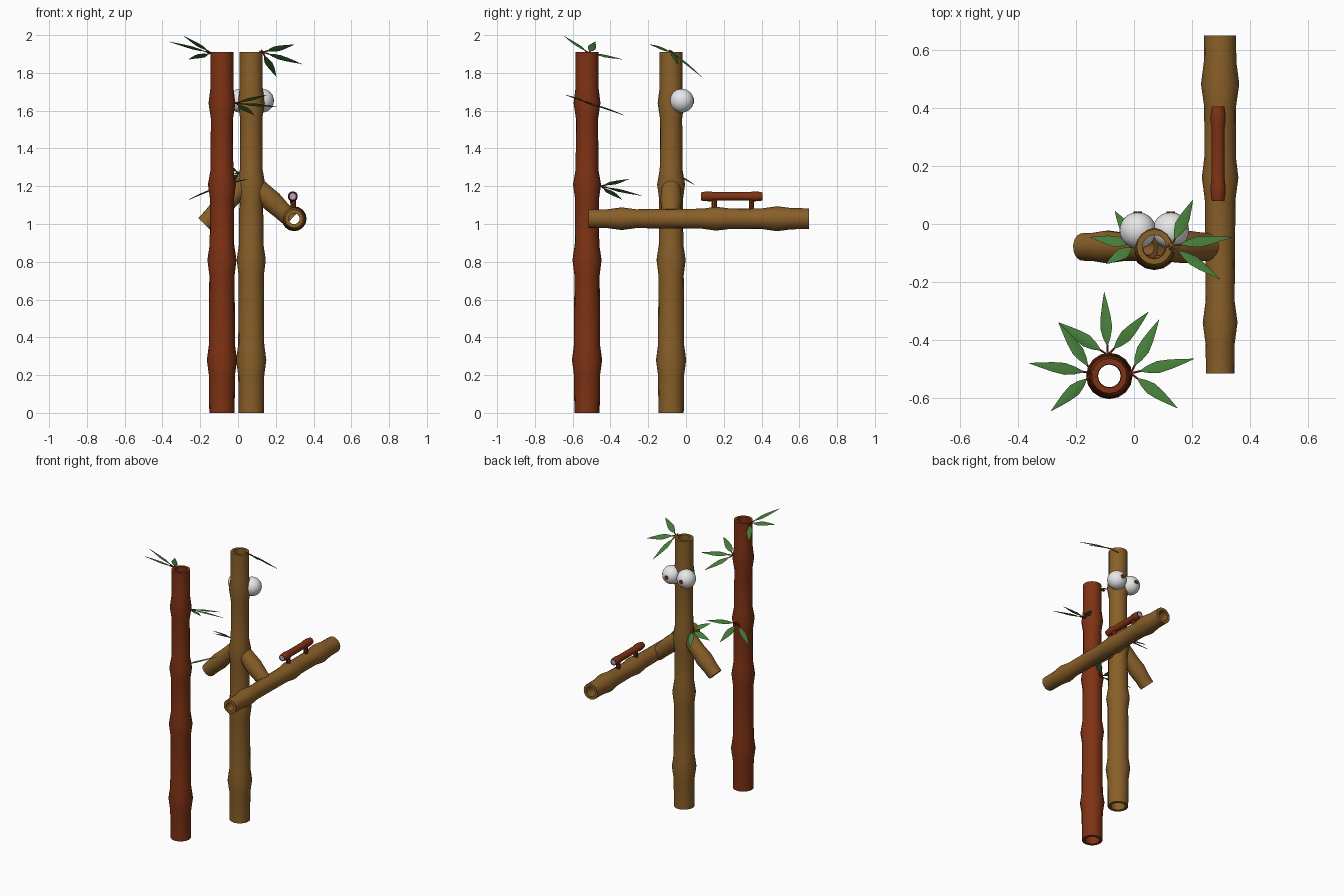
import bpy, bmesh, math
from mathutils import Vector

if "Cube" in bpy.data.objects:
    bpy.data.objects.remove(bpy.data.objects["Cube"])


def material(name, rgb):
    m = bpy.data.materials.new(name)
    m.diffuse_color = (*rgb, 1)
    m.use_nodes = True
    m.node_tree.nodes["Principled BSDF"].inputs["Base Color"].default_value = m.diffuse_color
    return m


TAN = material("tan bamboo", (0.25, 0.115, 0.022))
RED = material("red bamboo", (0.21, 0.032, 0.007))
GREEN = material("leaf green", (0.06, 0.20, 0.04))
WHITE = material("eye white", (0.80, 0.80, 0.80))
LENS = material("lens lavender", (0.38, 0.38, 0.75))


def finish(bm, name, mat, smooth=35):
    bmesh.ops.recalc_face_normals(bm, faces=bm.faces)
    me = bpy.data.meshes.new(name)
    bm.to_mesh(me)
    bm.free()
    me.materials.append(mat)
    ob = bpy.data.objects.new(name, me)
    bpy.context.collection.objects.link(ob)
    if smooth:
        bpy.ops.object.select_all(action='DESELECT')
        ob.select_set(True)
        bpy.context.view_layer.objects.active = ob
        bpy.ops.object.shade_smooth_by_angle(angle=math.radians(smooth))
    return ob


def tube(name, start, direction, profile, mat, wall=0.02, sides=16):
    """Hollow bamboo: profile is (distance, radius) along the axis."""
    start, d = Vector(start), Vector(direction).normalized()
    u = d.orthogonal().normalized()
    v = d.cross(u)
    loop = profile + [(t, r - wall) for t, r in reversed(profile)]
    bm = bmesh.new()
    rings = []
    for t, r in loop:
        rings.append([bm.verts.new(start + d * t + (u * math.cos(a) + v * math.sin(a)) * r)
                      for a in (2 * math.pi * i / sides for i in range(sides))])
    for k, ring in enumerate(rings):
        nxt = rings[(k + 1) % len(rings)]
        for i in range(sides):
            j = (i + 1) % sides
            bm.faces.new((ring[i], ring[j], nxt[j], nxt[i]))
    return finish(bm, name, mat)


def rod(name, a, b, r, mat, sides=10):
    a, b = Vector(a), Vector(b)
    bm = bmesh.new()
    bmesh.ops.create_cone(bm, cap_ends=True, segments=sides, radius1=r, radius2=r,
                          depth=(b - a).length)
    bm.transform((b - a).to_track_quat('Z', 'Y').to_matrix().to_4x4())
    bmesh.ops.translate(bm, verts=bm.verts, vec=(a + b) / 2)
    return finish(bm, name, mat)


def leaf_cluster(name, base, tips, stem_mat):
    """Fan of three pointed leaves lying in the plane of the fan."""
    base = Vector(base)
    tips = [Vector(t) for t in tips]
    n = (tips[0] - base).cross(tips[2] - base).normalized()
    if n.z < 0:
        n = -n
    bm = bmesh.new()
    for k, tip in enumerate(tips):
        root = base.lerp(tip, 0.16)
        rod(f"{name}_stem_{k}", base.lerp(tip, -0.08), root, 0.004, stem_mat, 6)
        d = tip - root
        side = n.cross(d).normalized()
        up = d.cross(side).normalized()
        prev = None
        for t, w in ((0, 0.003), (0.14, 0.014), (0.33, 0.022), (0.55, 0.018), (0.8, 0.009), (1, 0.0005)):
            c = root + d * t
            row = [bm.verts.new(c + side * w), bm.verts.new(c + up * w * 0.3),
                   bm.verts.new(c - side * w), bm.verts.new(c - up * 0.002)]
            if prev:
                for i in range(4):
                    j = (i + 1) % 4
                    bm.faces.new((prev[i], prev[j], row[j], row[i]))
            else:
                bm.faces.new(row)
            prev = row
        bm.faces.new(prev)
    finish(bm, name + "_leaves", GREEN)


# Upright stalks
STALK = [(0, .067), (.20, .069), (.28, .080), (.36, .069), (.73, .067), (.81, .077),
         (.89, .065), (1.13, .063), (1.21, .074), (1.29, .060), (1.56, .059),
         (1.64, .071), (1.72, .061), (1.91, .061)]
tube("red_stalk", (-.085, -.524, 0), (0, 0, 1), STALK, RED)
tube("tan_stalk", (.07, -.079, 0), (0, 0, 1), STALK, TAN)

# Arms sloping down from the tan stalk
tube("left_arm", (.05, -.079, 1.225), (-1, 0, -1),
     [(0, .048), (.08, .049), (.13, .050), (.20, .057), (.26, .050), (.32, .048)], TAN)
tube("right_arm", (.085, -.079, 1.21), (1, 0, -.95),
     [(0, .050), (.07, .053), (.13, .057), (.20, .050), (.27, .046)], TAN)

# Level bamboo held at the right
tube("level_pole", (.297, -.515, 1.028), (0, 1, 0),
     [(0, .049), (.10, .050), (.175, .060), (.25, .050), (.60, .053), (.675, .063),
      (.75, .054), (.92, .055), (.998, .066), (1.075, .056), (1.165, .055)], TAN)

# Sighting tube with two posts and lenses
tube("sight_tube", (.290, .08, 1.146), (0, 1, 0),
     [(0, .022), (.02, .026), (.05, .027), (.075, .023), (.25, .023), (.275, .027),
      (.305, .026), (.325, .022)], RED, wall=.006, sides=12)
for i, y in enumerate((.15, .347)):
    rod(f"sight_post_{i}", (.293, y, 1.07), (.291, y, 1.13), .015, RED)
for i, y in enumerate((.083, .402)):
    rod(f"sight_lens_{i}", (.290, y - .002, 1.146), (.290, y + .002, 1.146), .018, LENS, 12)

# Eyes looking toward the back, with flat round pupils
for side, x in (("left", .013), ("right", .127)):
    bm = bmesh.new()
    bmesh.ops.create_uvsphere(bm, u_segments=24, v_segments=16, radius=.063)
    bmesh.ops.translate(bm, verts=bm.verts, vec=(x, -.022, 1.653))
    finish(bm, side + "_eye", WHITE)
    rod(side + "_pupil", (x, .0355, 1.653), (x, .0425, 1.653), .015, RED, 12)

# Leaf clusters: joint, then three tips
leaf_cluster("red_top", (-.142, -.515, 1.905),
             [(-.286, -.645, 1.995), (-.362, -.48, 1.965), (-.26, -.34, 1.873)], RED)
leaf_cluster("red_side", (-.012, -.515, 1.64),
             [(.15, -.635, 1.683), (.207, -.465, 1.62), (.086, -.33, 1.577)], RED)
leaf_cluster("red_back", (-.09, -.452, 1.20),
             [(-.26, -.34, 1.13), (-.103, -.235, 1.15), (.05, -.303, 1.238)], RED)
leaf_cluster("tan_top", (.13, -.075, 1.91),
             [(.203, .083, 1.78), (.338, -.045, 1.847), (.297, -.19, 1.95)], TAN)
leaf_cluster("tan_side", (.008, -.072, 1.27),
             [(-.066, .045, 1.21), (-.152, -.045, 1.25), (-.097, -.138, 1.32)], TAN)
